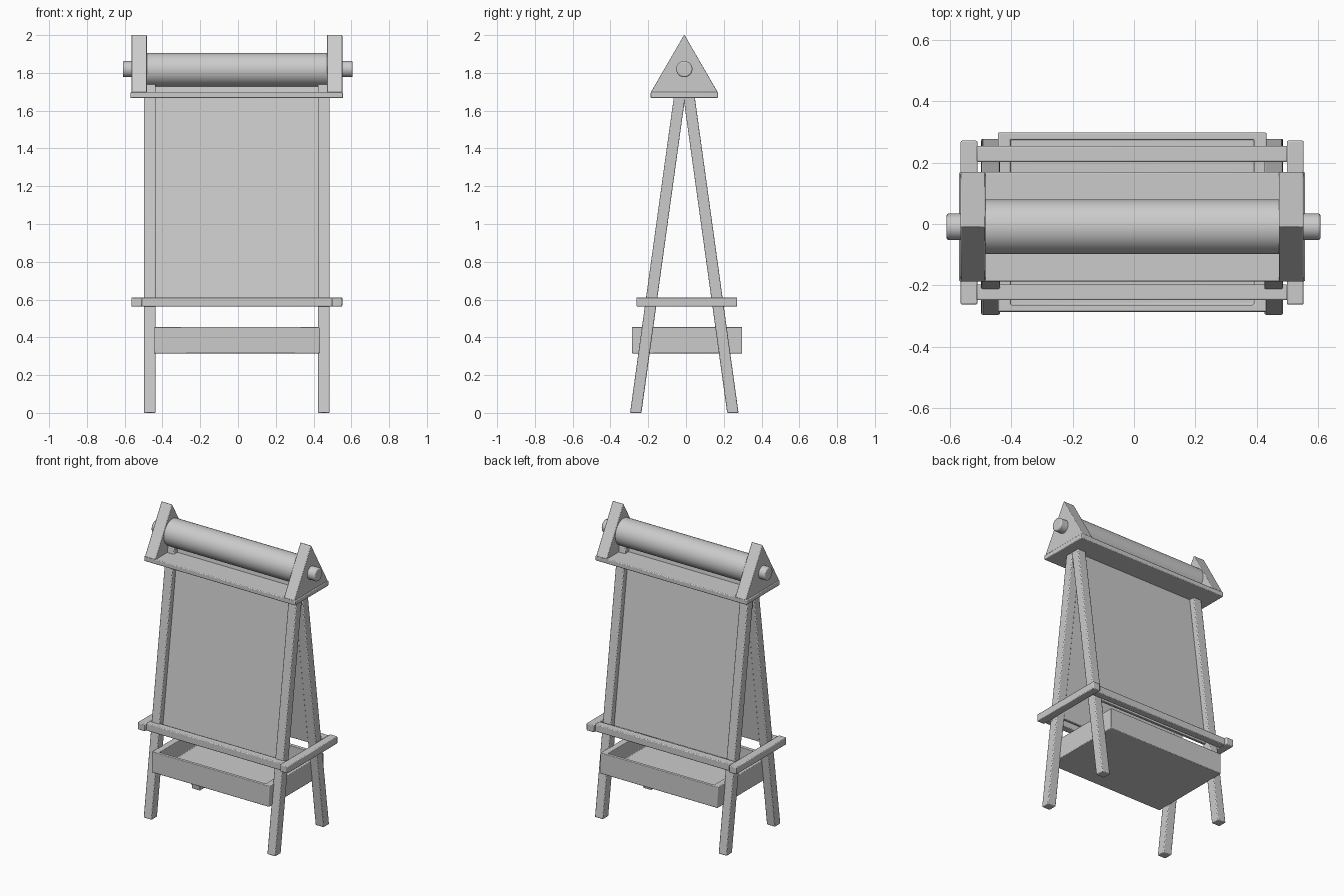
import bpy, bmesh, math
from mathutils import Vector, Matrix

if "Cube" in bpy.data.objects:
    bpy.data.objects.remove(bpy.data.objects["Cube"])

CX = -0.006      # symmetry plane of the frame
CY = -0.009      # ridge line of the easel


def finish(bm, name, bevel=0.005):
    bmesh.ops.recalc_face_normals(bm, faces=bm.faces[:])
    me = bpy.data.meshes.new(name)
    bm.to_mesh(me)
    bm.free()
    ob = bpy.data.objects.new(name, me)
    bpy.context.collection.objects.link(ob)
    bpy.ops.object.select_all(action='DESELECT')
    ob.select_set(True)
    bpy.context.view_layer.objects.active = ob
    bpy.ops.object.shade_smooth_by_angle(angle=math.radians(30))
    if bevel:
        m = ob.modifiers.new("edge_round", 'BEVEL')
        m.width = bevel
        m.segments = 2
        m.limit_method = 'ANGLE'
        m.angle_limit = math.radians(40)
    return ob


def prism(name, yz, x0, x1, bevel=0.005):
    """Extrude a side profile (y, z) from x0 to x1."""
    bm = bmesh.new()
    face = bm.faces.new([bm.verts.new((x0, y, z)) for y, z in yz])
    ext = bmesh.ops.extrude_face_region(bm, geom=[face])
    vs = [v for v in ext['geom'] if isinstance(v, bmesh.types.BMVert)]
    bmesh.ops.translate(bm, verts=vs, vec=(x1 - x0, 0, 0))
    return finish(bm, name, bevel)


def box(name, x0, x1, y0, y1, z0, z1):
    return prism(name, [(y0, z0), (y1, z0), (y1, z1), (y0, z1)], x0, x1)


def rod(name, x0, x1, r, z, bevel):
    bm = bmesh.new()
    mat = Matrix.Translation(((x0 + x1) / 2, CY, z)) @ Matrix.Rotation(math.pi / 2, 4, 'Y')
    bmesh.ops.create_cone(bm, cap_ends=True, segments=48, radius1=r, radius2=r,
                          depth=x1 - x0, matrix=mat)
    return finish(bm, name, bevel)


def slanted(y_foot, s, w0, w1, z0, z1):
    """Sheared strip leaning to the ridge; w0..w1 measured inward from the outer leg face."""
    slope = 0.1385
    pts = []
    for w, z in ((w0, z0), (w1, z0), (w1, z1), (w0, z1)):
        pts.append((s * (y_foot - slope * z - w) + CY, z))
    return pts


# A-frame legs and drawing panels
for s, side in ((-1, "front"), (1, "back")):
    for m, lr in ((-1, "left"), (1, "right")):
        a, b = sorted((CX + m * 0.43, CX + m * 0.491))
        prism(f"{side}_leg_{lr}", slanted(0.287, s, 0, 0.06, 0, 1.74), a, b)
    prism(f"{side}_panel", slanted(0.287, s, 0.038, 0.056, 0.585, 1.74),
          CX - 0.432, CX + 0.432, 0.003)

# Rails around the frame
for m, lr in ((-1, "left"), (1, "right")):
    a, b = sorted((CX + m * 0.503, CX + m * 0.558))
    box(f"side_rail_{lr}", a, b, -0.262, 0.271, 0.563, 0.612)
box("front_rail", CX - 0.506, CX + 0.506, -0.248, -0.197, 0.563, 0.612)
box("back_rail", CX - 0.506, CX + 0.506, 0.202, 0.254, 0.563, 0.612)

# Open storage tray between the legs
bm = bmesh.new()
size, centre = Vector((0.874, 0.583, 0.14)), Vector((CX, 0.006, 0.385))
bmesh.ops.create_cube(bm, size=1, matrix=Matrix.Translation(centre) @ Matrix.Diagonal((*size, 1)))
top = max(bm.faces, key=lambda f: f.calc_center_median().z)
bmesh.ops.inset_region(bm, faces=[top], thickness=0.032)
for v in top.verts:
    v.co.x = CX + (v.co.x - CX) * 0.955
inner = bmesh.ops.extrude_discrete_faces(bm, faces=[top])['faces'][0]
bmesh.ops.translate(bm, verts=inner.verts[:], vec=(0, 0, -0.11))
finish(bm, "storage_tray", 0.004)

# Top shelf, triangular roll holders, paper roll and axle
box("top_shelf", CX - 0.563, CX + 0.563, CY - 0.178, CY + 0.178, 1.666, 1.698)
for m, lr in ((-1, "left"), (1, "right")):
    a, b = sorted((CX + m * 0.477, CX + m * 0.558))
    prism(f"roll_holder_{lr}", [(CY - 0.178, 1.696), (CY + 0.178, 1.696), (CY, 2.003)], a, b, 0.004)
rod("paper_roll", CX - 0.48, CX + 0.48, 0.089, 1.817, 0)
rod("axle", -0.61, 0.607, 0.043, 1.82, 0.007)
